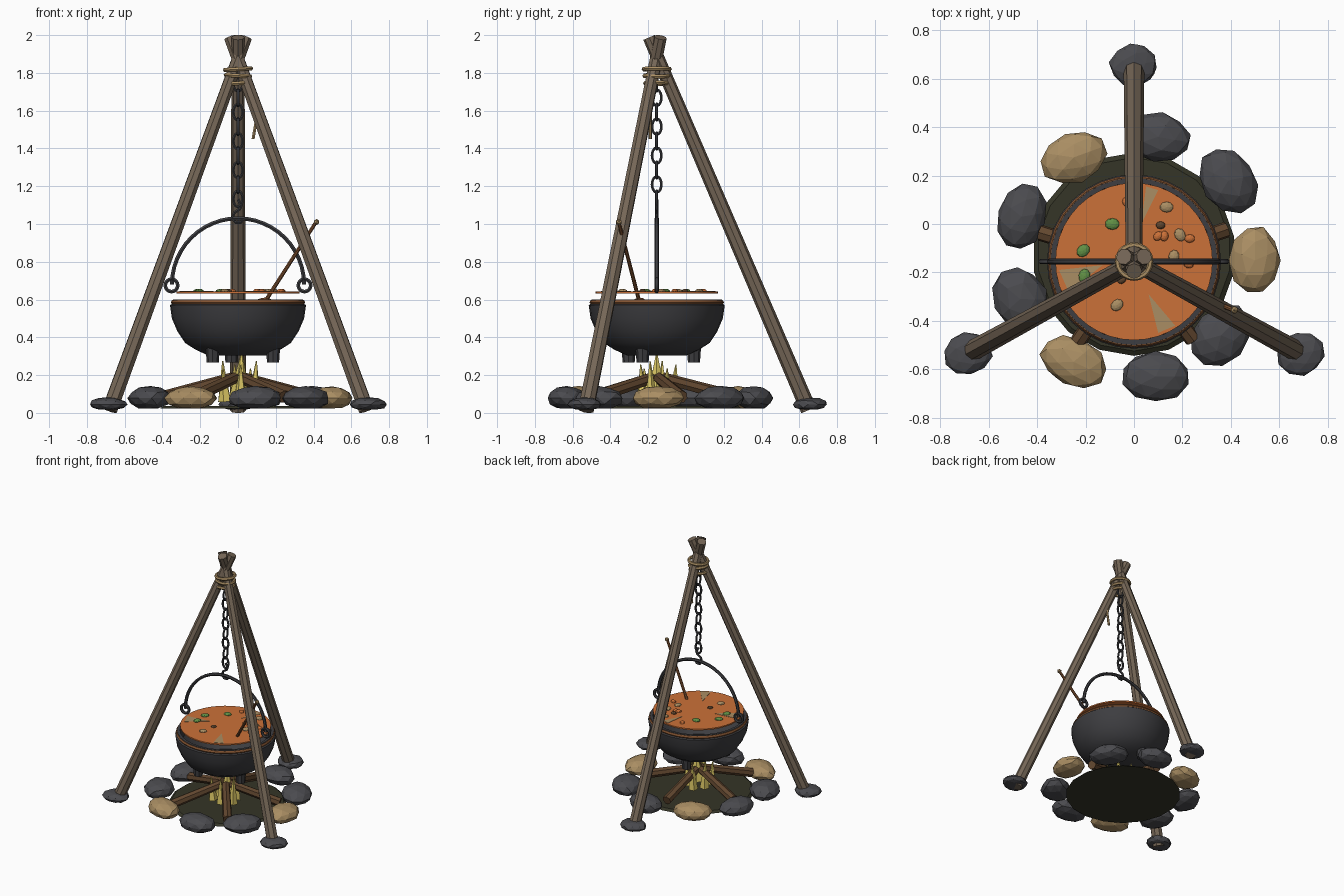
import bpy, bmesh, math, random
from math import sin, cos, pi, radians
from mathutils import Vector, Matrix

random.seed(4)
cube = bpy.data.objects.get("Cube")
if cube:
    bpy.data.objects.remove(cube, do_unlink=True)

CY = -0.155  # y of the fire, pot and chain axis


def material(name, rgb):
    m = bpy.data.materials.new(name)
    m.use_nodes = True
    m.diffuse_color = (*rgb, 1)
    m.node_tree.nodes["Principled BSDF"].inputs["Base Color"].default_value = (*rgb, 1)
    return m


POLE = material("weathered wood", (0.18, 0.135, 0.095))
RUST = material("warm wood", (0.22, 0.085, 0.03))
IRON = material("black iron", (0.048, 0.048, 0.053))
STONE = material("dark stone", (0.07, 0.07, 0.078))
TAN = material("tan stone and rope", (0.40, 0.27, 0.125))
LOG = material("dark log", (0.12, 0.062, 0.028))
FLAME = material("flame yellow", (0.72, 0.58, 0.13))
SOUP = material("soup orange", (0.60, 0.165, 0.04))
ASH = material("ash ground", (0.035, 0.035, 0.02))
GREEN = material("herb green", (0.12, 0.28, 0.06))


def finish(name, bm, mat, smooth=False):
    bmesh.ops.recalc_face_normals(bm, faces=bm.faces)
    mesh = bpy.data.meshes.new(name)
    bm.to_mesh(mesh)
    bm.free()
    mesh.materials.append(mat)
    ob = bpy.data.objects.new(name, mesh)
    bpy.context.collection.objects.link(ob)
    if smooth:
        bpy.ops.object.select_all(action='DESELECT')
        ob.select_set(True)
        bpy.context.view_layer.objects.active = ob
        bpy.ops.object.shade_smooth_by_angle(angle=radians(35))
    return ob


def rod(name, a, b, r1, r2, mat, sides=8):
    """Tapered straight rod from a to b."""
    a, b = Vector(a), Vector(b)
    d = b - a
    bm = bmesh.new()
    place = Matrix.Translation((a + b) / 2) @ d.to_track_quat('Z', 'Y').to_matrix().to_4x4()
    bmesh.ops.create_cone(bm, cap_ends=True, segments=sides, radius1=r1, radius2=r2,
                          depth=d.length, matrix=place)
    return finish(name, bm, mat)


def tube(name, pts, r, mat, cyclic=False):
    """Round wire along a path."""
    cu = bpy.data.curves.new(name, 'CURVE')
    cu.dimensions = '3D'
    cu.bevel_depth, cu.bevel_resolution, cu.use_fill_caps = r, 1, True
    sp = cu.splines.new('POLY')
    sp.points.add(len(pts) - 1)
    for p, co in zip(sp.points, pts):
        p.co = (*co, 1)
    sp.use_cyclic_u = cyclic
    tmp = bpy.data.objects.new(name, cu)
    bm = bmesh.new()
    bpy.context.collection.objects.link(tmp)
    bpy.context.view_layer.update()
    bm.from_mesh(tmp.evaluated_get(bpy.context.evaluated_depsgraph_get()).to_mesh())
    bpy.data.objects.remove(tmp, do_unlink=True)
    return finish(name, bm, mat, True)


def loop(c, u, v, a, b, n=16):
    """Ellipse points around c in the plane of u and v."""
    c, u, v = Vector(c), Vector(u), Vector(v)
    return [c + u * a * cos(2 * pi * i / n) + v * b * sin(2 * pi * i / n) for i in range(n)]


def blob(name, c, size, mat, turn=0, jitter=0.0, floor=-1, detail=2):
    """Lumpy ellipsoid with an optional flat underside."""
    bm = bmesh.new()
    bmesh.ops.create_icosphere(bm, subdivisions=detail, radius=1)
    rot = Matrix.Rotation(radians(turn), 3, 'Z')
    for v in bm.verts:
        p = v.co * (1 + random.uniform(-jitter, jitter))
        v.co = rot @ Vector((p.x * size[0], p.y * size[1], p.z * size[2])) + Vector(c)
        v.co.z = max(v.co.z, floor)
    return finish(name, bm, mat)


def lathe(name, profile, mat, segs=32):
    bm = bmesh.new()
    rings = [[bm.verts.new((r * cos(2 * pi * i / segs), r * sin(2 * pi * i / segs) + CY, z))
              for i in range(segs)] for r, z in profile]
    for lo, hi in zip(rings, rings[1:]):
        for i in range(segs):
            j = (i + 1) % segs
            bm.faces.new((lo[i], lo[j], hi[j], hi[i]))
    bm.faces.new(rings[0])
    bm.faces.new(rings[-1])
    return finish(name, bm, mat, True)


X, Y, Z = (1, 0, 0), (0, 1, 0), (0, 0, 1)

# Tripod poles and their foot stones
for side, foot, top in (("left", (0.68, -0.53), (-0.042, -0.135)),
                        ("right", (-0.68, -0.53), (0.042, -0.135)),
                        ("back", (0.0, 0.65), (0.0, -0.195))):
    rod(side + "_pole", (*foot, 0.015), (*top, 1.988), 0.043, 0.034, POLE)
    blob(side + "_foot_stone", (foot[0] * 1.01, foot[1] * 1.01, 0.045), (0.1, 0.09, 0.038),
         STONE, 10, 0.06, 0.018)

# Rope lashing and loose end
for i, (r, z) in enumerate(((0.068, 1.82), (0.064, 1.785), (0.060, 1.745))):
    tube(f"rope_wrap_{i}", loop((0, CY, z), (1, 0, 0.06 * (-1) ** i), Y, r, r, 20), 0.012, TAN, True)
tube("rope_end", [(0.05, -0.19, 1.75), (0.085, -0.19, 1.62), (0.095, -0.19, 1.54),
                  (0.08, -0.19, 1.45)], 0.009, TAN)

# Chain with alternating links, and hook
for i in range(9):
    tube(f"chain_link_{i}", loop((0, CY, 1.745 - 0.0765 * i), X if i % 2 == 0 else Y, Z,
                                 0.025, 0.043, 12), 0.008, IRON, True)
hook = [(0.0, 1.13), (0.018, 1.1), (0.01, 1.08), (-0.02, 1.06), (-0.03, 1.03),
        (-0.012, 1.008), (0.014, 1.008), (0.03, 1.03)]
tube("hook", [(x, CY, z) for x, z in hook], 0.009, IRON)

# Pot with open inside, rim band, handle and feet
lathe("pot", [(0.16, 0.305), (0.225, 0.335), (0.28, 0.37), (0.32, 0.43), (0.35, 0.50), (0.36, 0.57),
              (0.347, 0.58), (0.345, 0.60), (0.325, 0.60), (0.32, 0.5), (0.2, 0.36)], IRON)
tube("pot_rim", loop((0, CY, 0.585), X, Y, 0.342, 0.342, 32), 0.014, RUST, True)
arc = [(0.35 * cos(pi * i / 24), CY, 0.68 + 0.35 * sin(pi * i / 24)) for i in range(25)]
tube("handle", arc, 0.012, IRON)
for side, s in (("left", 1), ("right", -1)):
    tube(side + "_handle_eye", loop((0.352 * s, CY, 0.675), X, Z, 0.033, 0.033), 0.011, IRON, True)
for i, a in enumerate((100, 228, 338)):
    x, y = 0.2 * cos(radians(a)), 0.2 * sin(radians(a)) + CY
    rod(f"pot_foot_{i}", (x, y, 0.268), (x, y, 0.35), 0.032, 0.038, IRON)

# Soup with pale streaks and pieces of food
lathe("soup", [(0.325, 0.632), (0.325, 0.642)], SOUP, 40)
for i, tri in enumerate((((0.06, -0.29), (0.10, -0.45), (0.17, -0.42)),
                         ((-0.13, -0.17), (-0.31, -0.19), (-0.27, -0.28)),
                         ((0.03, 0.0), (0.05, 0.155), (0.1, 0.14)))):
    bm = bmesh.new()
    face = bm.faces.new([bm.verts.new((x, y, 0.640)) for x, y in tri])
    up = bmesh.ops.extrude_face_region(bm, geom=[face])["geom"]
    bmesh.ops.translate(bm, vec=(0, 0, 0.004), verts=[g for g in up if isinstance(g, bmesh.types.BMVert)])
    finish(f"soup_streak_{i}", bm, TAN)
FOOD = {"herb": (GREEN, 0.03, [(-0.09, 0.0), (-0.21, -0.11), (-0.205, -0.215)]),
        "potato": (TAN, 0.028, [(0.135, 0.07), (-0.07, -0.335), (0.165, -0.135), (0.19, -0.045)]),
        "carrot": (SOUP, 0.022, [(0.23, -0.06), (0.10, -0.05), (0.125, -0.05), (-0.03, 0.09), (0.225, -0.165)]),
        "meat": (LOG, 0.02, [(0.11, -0.005), (-0.05, -0.23)])}
for kind, (mat, r, spots) in FOOD.items():
    for i, (x, y) in enumerate(spots):
        blob(f"{kind}_{i}", (x, y, 0.644), (r, r * 0.8, 0.013), mat, i * 40)

# Stirring spoon
rod("spoon_handle", (0.15, -0.25, 0.60), (0.41, -0.355, 1.005), 0.011, 0.010, RUST)
blob("spoon_knob", (0.415, -0.355, 1.01), (0.017, 0.017, 0.017), TAN, detail=1)
blob("spoon_bowl", (0.14, -0.245, 0.59), (0.045, 0.035, 0.02), RUST)

# Ash bed
bm = bmesh.new()
bmesh.ops.create_cone(bm, cap_ends=True, segments=18, radius1=0.42, radius2=0.40, depth=0.015,
                      matrix=Matrix.Translation((0, -0.125, 0.03)))
finish("ash_bed", bm, ASH)

# Logs leaning to the middle
for i in range(5):
    a = radians(19 + 72 * i)
    rod(f"log_{i}", (0.405 * cos(a), CY + 0.405 * sin(a), 0.085),
        (0.03 * cos(a), CY + 0.03 * sin(a), 0.185), 0.034, 0.03, LOG, 7)

# Flames: one tall tongue and a ring of small ones
rod("flame_middle", (0.01, CY, 0.09), (0.02, CY, 0.315), 0.055, 0.004, FLAME, 6)
for i in range(6):
    a = radians(40 + 60 * i)
    r = 0.075 + 0.015 * (i % 2)
    rod(f"flame_{i}", (r * cos(a), CY + r * sin(a), 0.06),
        (1.15 * r * cos(a), CY + 1.15 * r * sin(a), 0.235 + 0.02 * (i % 3)), 0.036, 0.003, FLAME, 5)

# Ring of hearth stones: place, half sizes, turn, colour
for i, (x, y, a, b, turn, mat) in enumerate((
        (0.10, 0.36, 0.135, 0.10, -10, STONE), (0.39, 0.18, 0.145, 0.11, -55, STONE),
        (0.50, -0.15, 0.14, 0.105, 90, TAN), (0.36, -0.46, 0.14, 0.11, 45, STONE),
        (0.09, -0.63, 0.145, 0.105, 0, STONE), (-0.25, -0.57, 0.145, 0.10, -25, TAN),
        (-0.47, -0.31, 0.135, 0.11, -70, STONE), (-0.465, 0.03, 0.14, 0.10, 75, STONE),
        (-0.25, 0.275, 0.14, 0.105, 20, TAN))):
    blob(f"hearth_stone_{i}", (x, y, 0.078), (a, b, 0.064), mat, turn, 0.05, 0.024)
